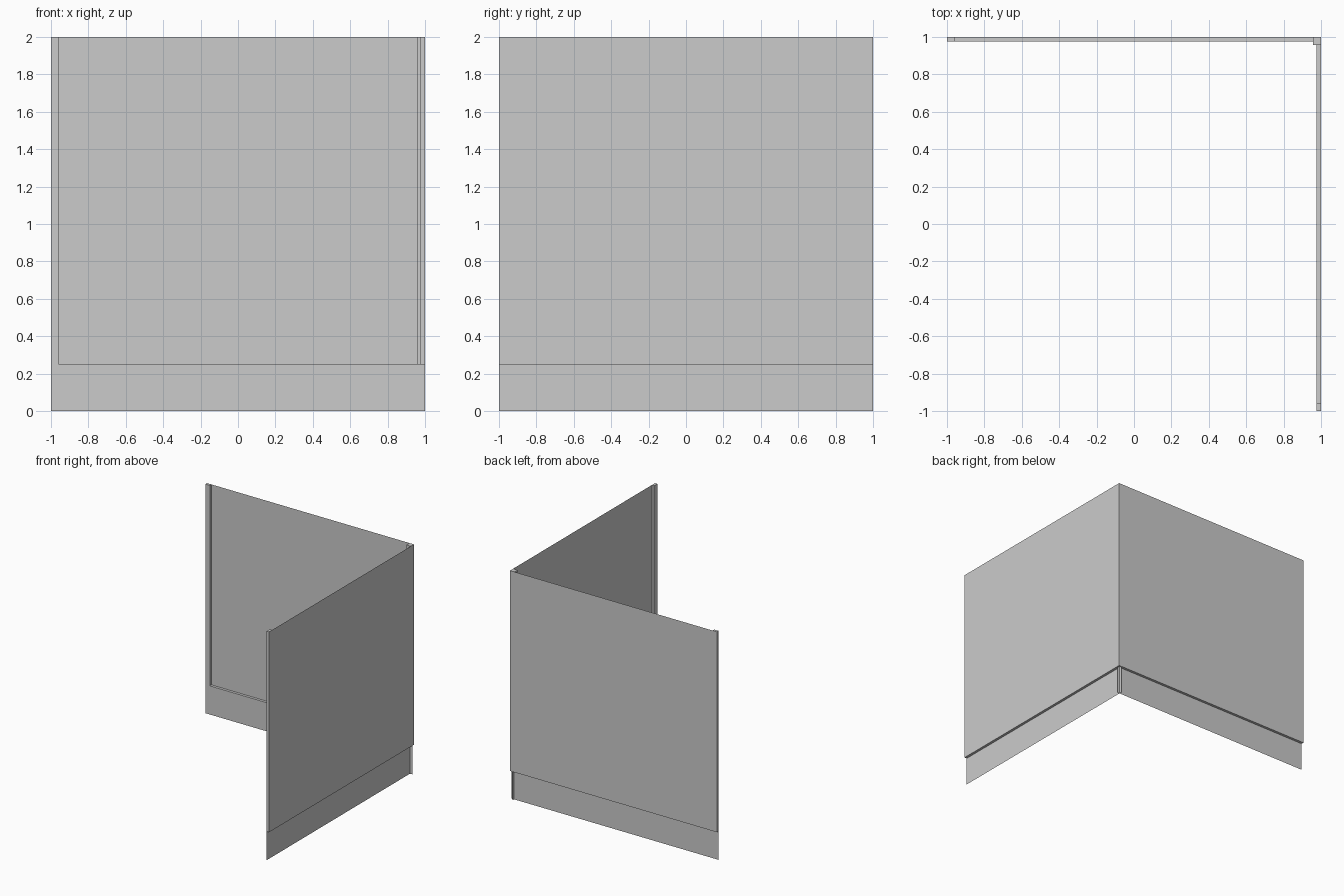
import bpy, bmesh

if "Cube" in bpy.data.objects:
    bpy.data.objects.remove(bpy.data.objects["Cube"])

IN, OUT = 0.977, 1.0      # recessed kick plane and outer panel plane
LEDGE, TOP = 0.25, 2.0
POST = 0.043


def make_object(name, bm):
    mesh = bpy.data.meshes.new(name)
    bm.to_mesh(mesh)
    bm.free()
    obj = bpy.data.objects.new(name, mesh)
    bpy.context.collection.objects.link(obj)


def box(name, lo, hi):
    bm = bmesh.new()
    bmesh.ops.create_cube(bm, size=1)
    for v in bm.verts:
        v.co = [(a + b) / 2 + c * (b - a) for a, b, c in zip(lo, hi, v.co)]
    make_object(name, bm)


def wall(name, along_x):
    # open sheet swept along the wall: kick plane, ledge, upper panel
    profile = [(IN, 0), (IN, LEDGE), (OUT, LEDGE), (OUT, TOP)]
    bm = bmesh.new()
    rows = []
    for s in (-1, 1):
        rows.append([bm.verts.new((s, d, z) if along_x else (d, s, z))
                     for d, z in profile])
    for i in range(3):
        quad = [rows[0][i], rows[1][i], rows[1][i + 1], rows[0][i + 1]]
        bm.faces.new(quad if along_x else quad[::-1])
    make_object(name, bm)


# Two walls meeting at the back right corner
wall("back_wall", True)
wall("right_wall", False)

# Upright posts at the free ends and in the corner
box("back_end_post", (-1, IN, LEDGE), (-1 + POST, OUT, TOP))
box("right_end_post", (IN, -1, LEDGE), (OUT, -1 + POST, TOP))
box("corner_post", (1 - POST, 1 - POST, LEDGE), (OUT, OUT, TOP))
